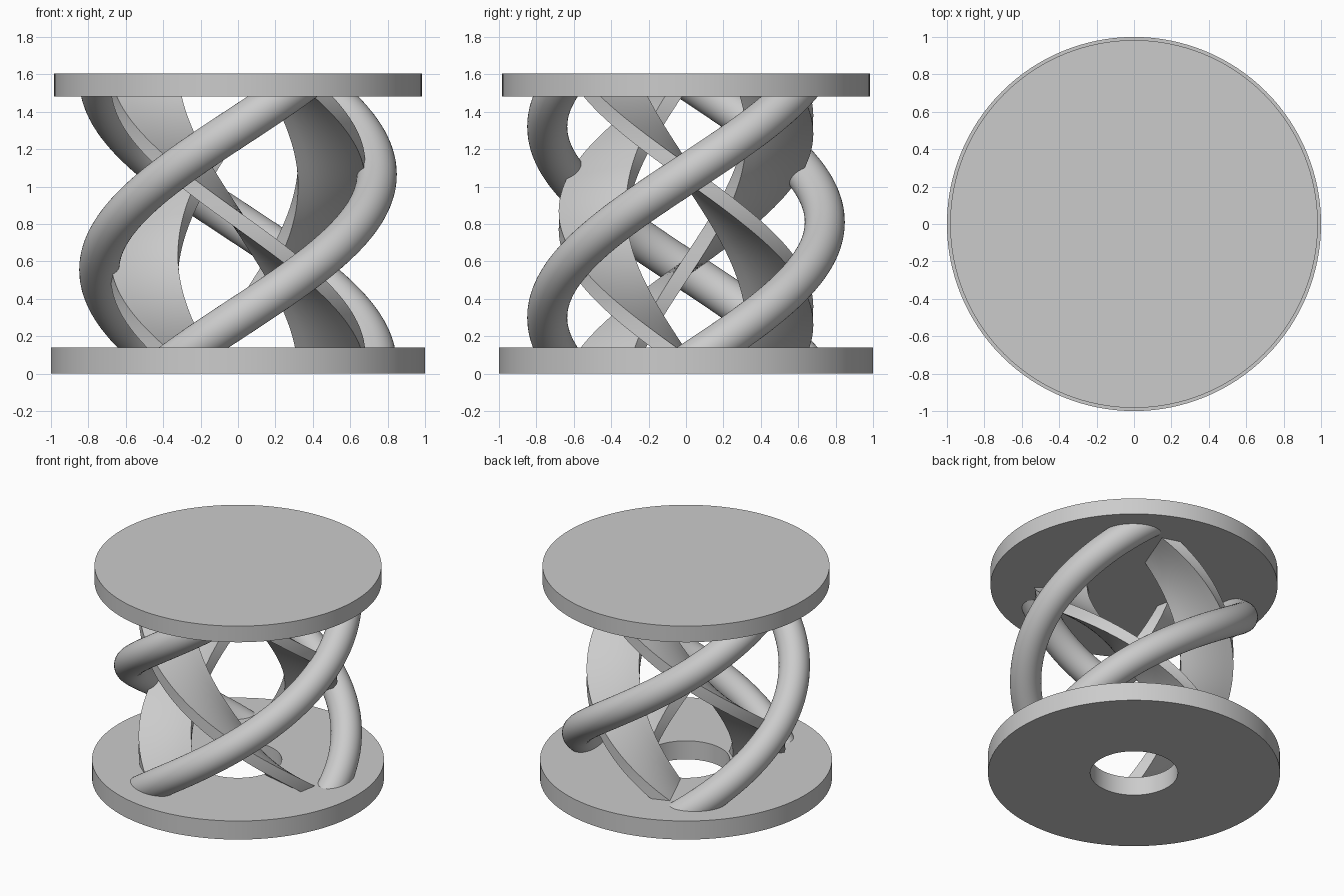
import bpy
import bmesh
from math import atan, atan2, cos, sin, pi, hypot, radians, degrees
from mathutils import Vector

cube = bpy.data.objects.get("Cube")
if cube:
    bpy.data.objects.remove(cube, do_unlink=True)

grey = bpy.data.materials.new("light grey")
grey.use_nodes = True
grey.diffuse_color = (0.6, 0.6, 0.6, 1)
grey.node_tree.nodes["Principled BSDF"].inputs["Base Color"].default_value = (0.6, 0.6, 0.6, 1)

TURN = radians(117.6)          # helix turn per unit of height
LOW, HIGH = 0.1, 1.52          # ends sunk inside the plates


def finish(name, bm):
    bmesh.ops.recalc_face_normals(bm, faces=bm.faces)
    mesh = bpy.data.meshes.new(name)
    bm.to_mesh(mesh)
    bm.free()
    mesh.materials.append(grey)
    obj = bpy.data.objects.new(name, mesh)
    bpy.context.collection.objects.link(obj)
    bpy.ops.object.select_all(action='DESELECT')
    obj.select_set(True)
    bpy.context.view_layer.objects.active = obj
    bpy.ops.object.shade_smooth_by_angle(angle=radians(35))
    return obj


def lathe(name, profile, closed):
    """Spin an (r, z) profile round the z axis."""
    bm = bmesh.new()
    verts = [bm.verts.new((r, 0, z)) for r, z in profile]
    pairs = list(zip(verts, verts[1:]))
    if closed:
        pairs.append((verts[-1], verts[0]))
    edges = [bm.edges.new(p) for p in pairs]
    bmesh.ops.spin(bm, geom=verts + edges, axis=(0, 0, 1), cent=(0, 0, 0),
                   angle=2 * pi, steps=128)
    bmesh.ops.remove_doubles(bm, verts=bm.verts, dist=1e-4)
    return finish(name, bm)


def helix(name, section, radius, hand, angle, z_ref, levels=72):
    """Screw a (radial, binormal) section; it passes the given angle at z_ref."""
    slope = atan(1 / (TURN * radius))
    flat = []
    for u, v in section:
        # slide each section point along the screw to one level
        side = -v * sin(slope)
        flat.append((hypot(radius + u, side),
                     hand * (atan2(side, radius + u) - TURN * v * cos(slope))))
    bm = bmesh.new()
    rings = []
    for i in range(levels + 1):
        z = LOW + (HIGH - LOW) * i / levels
        a = angle + hand * TURN * (z - z_ref)
        rings.append([bm.verts.new((r * cos(a + p), r * sin(a + p), z)) for r, p in flat])
    n = len(flat)
    for low, up in zip(rings, rings[1:]):
        for j in range(n):
            k = (j + 1) % n
            bm.faces.new((low[j], low[k], up[k], up[j]))
    bm.faces.new(rings[0])
    bm.faces.new(rings[-1])
    return finish(name, bm)


# Plates: the base has a round central hole, the top is solid
lathe("base_plate", [(0.3, 0), (1, 0), (1, 0.14), (0.3, 0.14)], True)
lathe("top_plate", [(0, 1.483), (0.983, 1.483), (0.983, 1.605), (0, 1.605)], False)

# Sections: round rod, and a thin blade that is wide along the radius
rod = [(0.107 * cos(2 * pi * i / 40), 0.107 * sin(2 * pi * i / 40)) for i in range(40)]
steps = [-0.18 + 0.06 * i for i in range(7)]
blade = [(u, -0.04) for u in steps] + [(u, 0.04) for u in reversed(steps)]

# Three outer rods and three inner blades winding opposite ways
for i in range(3):
    offset = i * 2 * pi / 3
    helix(f"outer_rod_{i + 1}", rod, 0.742, 1, -pi / 2 + offset, 0.3)
    helix(f"inner_blade_{i + 1}", blade, 0.5, -1, -pi / 2 + offset, 0.82)
